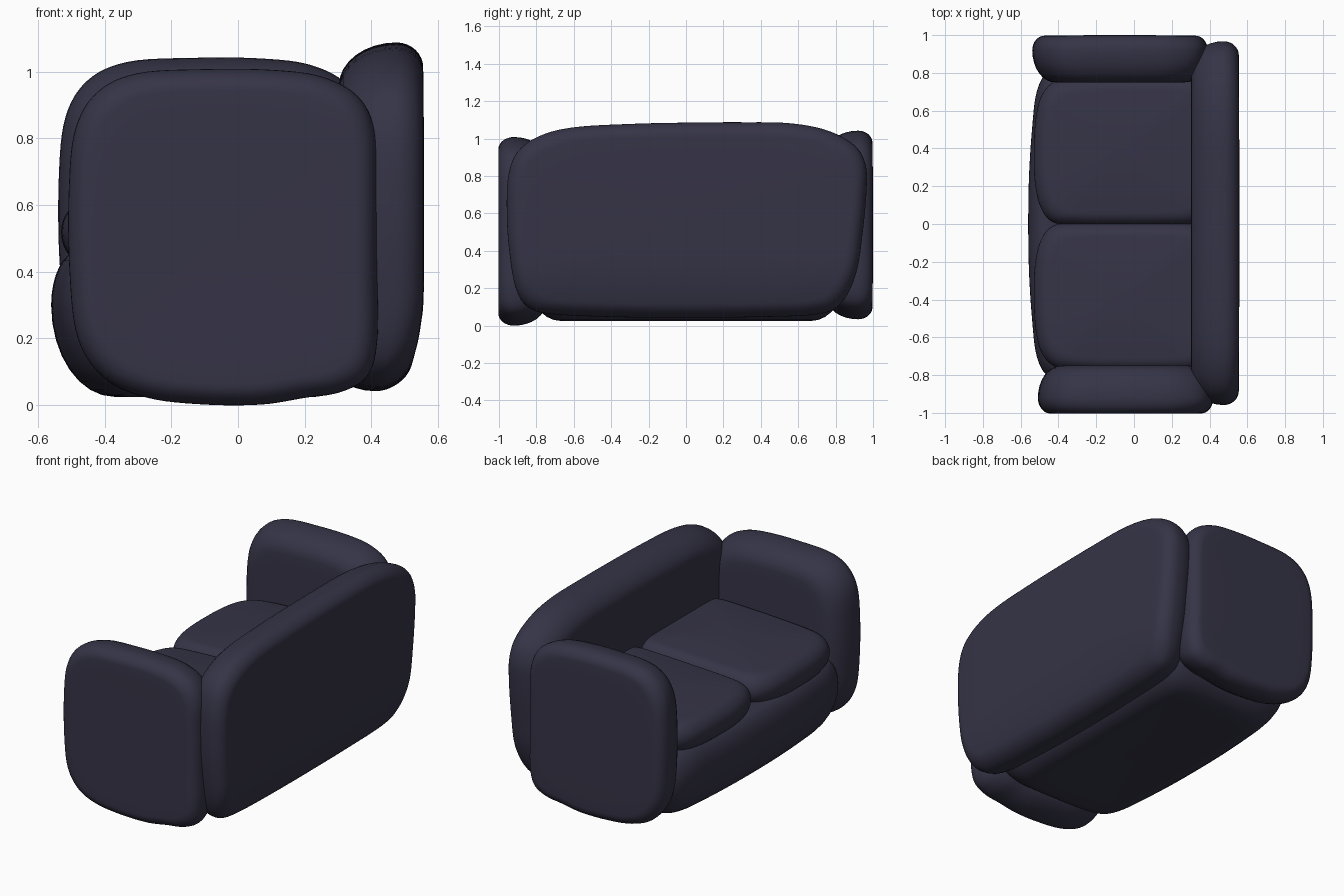
import bpy, bmesh
from math import cos, sin, pi
from mathutils import Vector

if "Cube" in bpy.data.objects:
    bpy.data.objects.remove(bpy.data.objects["Cube"])

fabric = bpy.data.materials.new("dark_fabric")
fabric.diffuse_color = (0.036, 0.034, 0.062, 1)
fabric.use_nodes = True
fabric.node_tree.nodes["Principled BSDF"].inputs["Base Color"].default_value = fabric.diffuse_color


def smooth_loop(pts, n=6):
    """Closed Catmull-Rom curve through the points."""
    p = [Vector(q) for q in pts]
    out = []
    for i in range(len(p)):
        a, b, c, d = (p[(i + k) % len(p)] for k in (-1, 0, 1, 2))
        for j in range(n):
            t = j / n
            out.append(0.5 * (2 * b + (c - a) * t + (2 * a - 5 * b + 4 * c - d) * t * t
                              + (3 * b - a - 3 * c + d) * t ** 3))
    return out


def padded(name, pts, place, t0, tm, t1, r0, r1, dome0=0.0, dome1=0.0):
    """Soft slab: outline at tm, rounded over to faces at t0 and t1."""
    loop = smooth_loop(pts)
    n = len(loop)
    us, vs = [q.x for q in loop], [q.y for q in loop]
    centre = Vector(((min(us) + max(us)) / 2, (min(vs) + max(vs)) / 2))
    hu, hv = max(us) - centre.x, max(vs) - centre.y

    def inset(q, d):
        w = q - centre
        return centre + Vector((w.x * (1 - d / hu), w.y * (1 - d / hv)))

    def half(tend, r, dome):
        rings, steps = [], 8
        for k in range(steps + 1):
            a = k / steps * pi / 2
            rings.append((tm + (tend - dome - tm) * sin(a),
                          [inset(q, r * (1 - cos(a))) for q in loop]))
        edge = rings[-1][1]
        for f in (0.85, 0.65, 0.4, 0.15):
            rings.append((tend - dome * f * f, [centre + (q - centre) * f for q in edge]))
        return rings

    rings = half(t0, r0, dome0)[::-1] + half(t1, r1, dome1)[1:]
    bm = bmesh.new()
    rows = [[bm.verts.new(place(q.x, q.y, t)) for q in ring] for t, ring in rings]
    for a, b in zip(rows, rows[1:]):
        for i in range(n):
            j = (i + 1) % n
            bm.faces.new((a[i], a[j], b[j], b[i]))
    bm.faces.new(rows[0])
    bm.faces.new(rows[-1])
    bmesh.ops.recalc_face_normals(bm, faces=bm.faces)
    for f in bm.faces:
        f.smooth = True
    me = bpy.data.meshes.new(name)
    bm.to_mesh(me)
    bm.free()
    me.materials.append(fabric)
    ob = bpy.data.objects.new(name, me)
    bpy.context.collection.objects.link(ob)
    return ob


# Arms: side outline in x, z
arm = [(-.1, .002), (-.27, .022), (-.4, .08), (-.48, .2), (-.505, .4), (-.507, .65),
       (-.487, .83), (-.42, .94), (-.3, .995), (-.1, 1.007), (.1, 1.005), (.25, .985),
       (.36, .925), (.41, .82), (.418, .65), (.418, .4), (.418, .2), (.39, .09), (.31, .04),
       (.2, .022), (.07, .002)]
padded("front_arm", arm, lambda u, v, t: (u, t, v), -1.0, -.92, -.75, .065, .12, 0.003)
padded("rear_arm", [(x - .03, z + .034) for x, z in arm],
       lambda u, v, t: (u, t, v), .75, .92, 1.0, .12, .065, 0, 0.003)


# Backrest: outline in y, z, lower edge tucked inwards
def place_back(u, v, t):
    return (t - .08 * max(0, (.35 - v) / .35) ** 2, u, v)


back = [(-.7, .06), (-.84, .095), (-.91, .2), (-.945, .4), (-.958, .6), (-.95, .8),
        (-.9, .93), (-.78, 1.015), (-.6, 1.06), (-.3, 1.078), (0, 1.085), (.3, 1.087),
        (.55, 1.082), (.75, 1.045), (.9, .965), (.96, .86), (.965, .72), (.945, .5),
        (.91, .28), (.83, .12), (.7, .06), (.35, .045), (0, .042), (-.35, .045)]
padded("backrest", back, place_back, .305, .475, .558, .13, .075, 0.003, 0.003)

# Base: plan outline in x, y, front edge bowed
base = [(-.56, 0), (-.556, .25), (-.54, .5), (-.515, .7), (-.45, .81), (-.3, .85),
        (0, .86), (.28, .85), (.39, .78), (.42, .6), (.42, .3), (.42, 0)]
base += [(x, -y) for x, y in base[-2:0:-1]]
padded("base", base, lambda u, v, t: (u, v, t), .04, .3, .46, .19, .08, .015)

# Two seat cushions, mirrored, rising slightly towards the backrest
cushion = [(-.53, .38), (-.525, .22), (-.495, .09), (-.43, .01), (-.3, -.008), (-.1, -.01),
           (.15, -.01), (.32, 0), (.38, .06), (.39, .2), (.39, .4), (.39, .6),
           (.38, .71), (.32, .775), (.1, .785), (-.1, .785), (-.3, .778), (-.42, .755),
           (-.49, .68), (-.522, .55)]
for name, s in (("front_cushion", -1), ("rear_cushion", 1)):
    padded(name, cushion, lambda u, v, t, s=s: (u, s * v, t + .04 * (u + .53)),
           .42, .52, .63, .08, .08, 0, 0.02)
